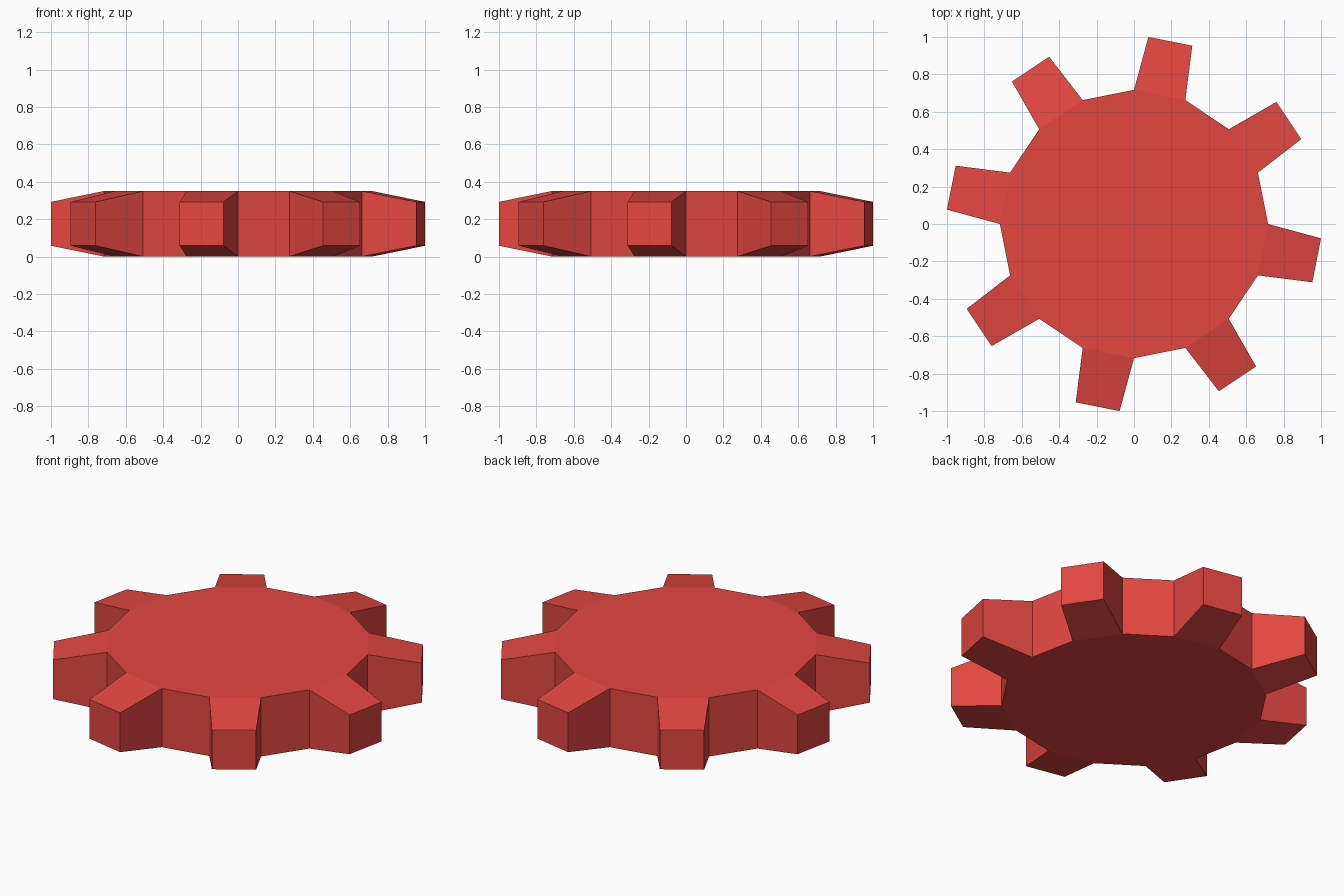
import bpy, bmesh, math
from mathutils import Vector, Matrix

if "Cube" in bpy.data.objects:
    bpy.data.objects.remove(bpy.data.objects["Cube"])

SIDES, BODY_R, HEIGHT = 16, 0.717, 0.35
TOOTH_R = 0.9957            # distance from the axis to a tooth's flat end
WIDTH_SCALE, HEIGHT_SCALE = 0.855, 0.67

red = bpy.data.materials.new("gear red")
red.diffuse_color = (0.77, 0.062, 0.053, 1)
red.use_nodes = True
red.node_tree.nodes["Principled BSDF"].inputs["Base Color"].default_value = red.diffuse_color

# Sixteen-sided disc
bm = bmesh.new()
ring = [bm.verts.new((BODY_R * math.cos(math.tau * i / SIDES),
                      BODY_R * math.sin(math.tau * i / SIDES), 0)) for i in range(SIDES)]
base = bm.faces.new(ring)
top = bmesh.ops.extrude_face_region(bm, geom=[base], use_keep_orig=True)
bmesh.ops.translate(bm, vec=(0, 0, HEIGHT),
                    verts=[g for g in top["geom"] if isinstance(g, bmesh.types.BMVert)])
bmesh.ops.recalc_face_normals(bm, faces=bm.faces[:])


def is_tooth_side(face):
    """Every second side carries a tooth, starting at -11.25 degrees."""
    c = face.calc_center_median()
    step = math.degrees(math.atan2(c.y, c.x)) + 11.25
    return abs(face.normal.z) < 0.5 and round(step / 22.5) % 2 == 0


# Tapered teeth pulled out of alternate sides
for side in [f for f in bm.faces if is_tooth_side(f)]:
    out = side.normal.copy()
    across = Vector((-out.y, out.x, 0))
    end = bmesh.ops.extrude_discrete_faces(bm, faces=[side])["faces"][0]
    c = end.calc_center_median()
    for v in end.verts:
        d = v.co - c
        v.co = (out * TOOTH_R + across * d.dot(across) * WIDTH_SCALE
                + Vector((0, 0, c.z + d.z * HEIGHT_SCALE)))

bmesh.ops.recalc_face_normals(bm, faces=bm.faces[:])
mesh = bpy.data.meshes.new("gear_wheel")
bm.to_mesh(mesh)
bm.free()
mesh.materials.append(red)
bpy.context.collection.objects.link(bpy.data.objects.new("gear_wheel", mesh))
